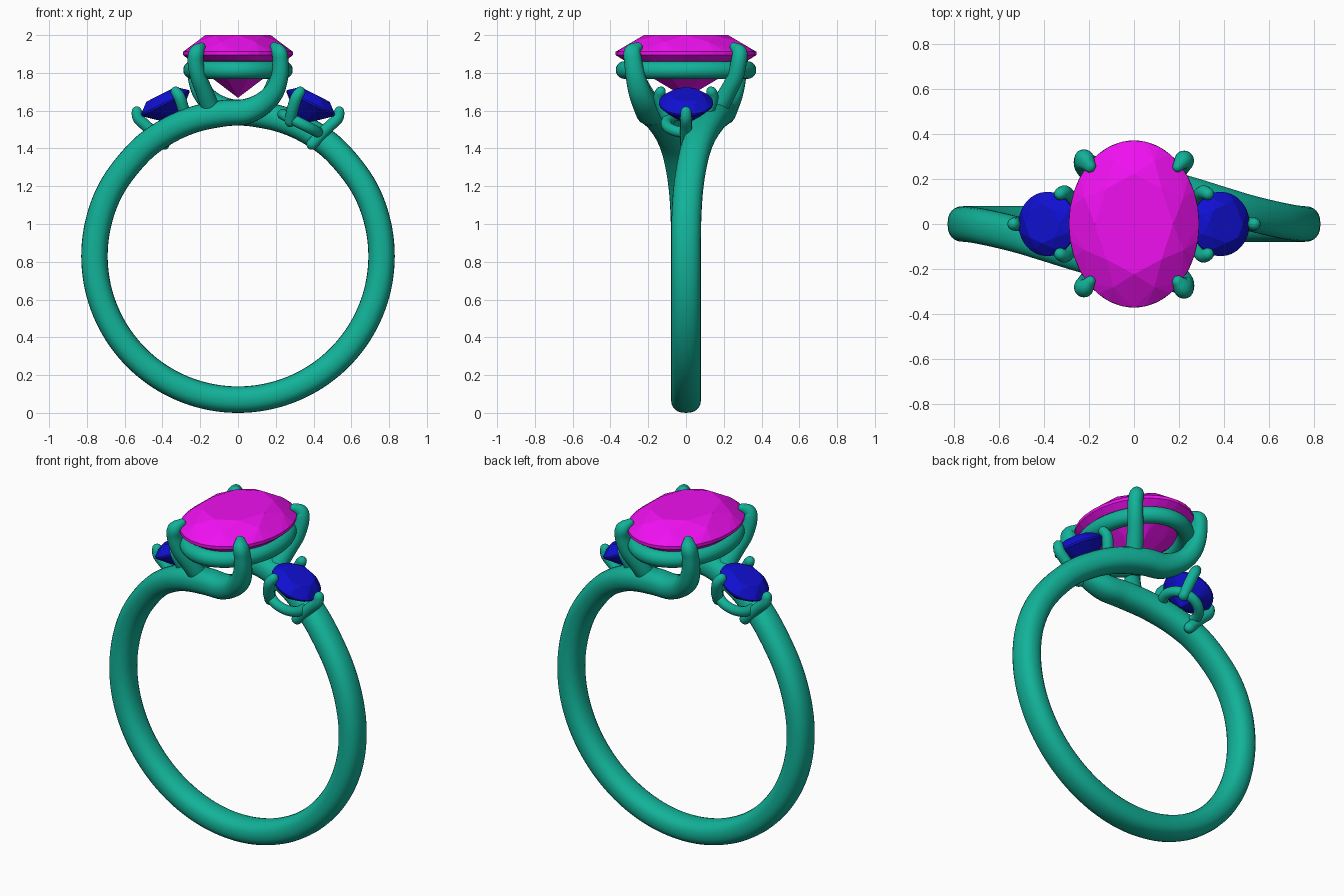
import bpy, bmesh
from math import sin, cos, pi, radians, copysign
from mathutils import Vector

if "Cube" in bpy.data.objects:
    bpy.data.objects.remove(bpy.data.objects["Cube"])


def material(name, color):
    m = bpy.data.materials.new(name)
    m.diffuse_color = (*color, 1)
    m.use_nodes = True
    m.node_tree.nodes["Principled BSDF"].inputs["Base Color"].default_value = m.diffuse_color
    return m


METAL = material("teal_metal", (0.006, 0.45, 0.32))
PINK = material("magenta_gem", (0.87, 0.005, 0.87))
BLUE = material("blue_gem", (0.005, 0.005, 0.65))


def finish(name, bm, mat, smooth):
    bmesh.ops.recalc_face_normals(bm, faces=bm.faces[:])
    me = bpy.data.meshes.new(name)
    bm.to_mesh(me)
    bm.free()
    me.materials.append(mat)
    for p in me.polygons:
        p.use_smooth = smooth
    ob = bpy.data.objects.new(name, me)
    bpy.context.collection.objects.link(ob)
    return ob


def spline(pts, closed, sub):
    """Catmull-Rom through (x, y, z, radius) points"""
    n, out = len(pts), []
    P = [Vector(p) for p in pts]
    get = (lambda i: P[i % n]) if closed else (lambda i: P[max(0, min(n - 1, i))])
    for i in range(n if closed else n - 1):
        a, b, c, d = get(i - 1), get(i), get(i + 1), get(i + 2)
        for k in range(sub):
            t = k / sub
            out.append(0.5 * (2 * b + (c - a) * t + (2 * a - 5 * b + 4 * c - d) * t * t
                              + (3 * b - a - 3 * c + d) * t ** 3))
    if not closed:
        out.append(P[-1])
    return out


def sweep(name, pts, ref=(0, 1, 0), closed=False, aspect=1.0, power=2.0, sub=5, sides=20):
    """Tapering round bar along a path, with domed ends"""
    S = spline(pts, closed, sub)
    pos, rad = [p.to_3d() for p in S], [p[3] for p in S]
    n, ref = len(pos), Vector(ref)
    rings = []
    for i in range(n):
        if closed:
            t = pos[(i + 1) % n] - pos[i - 1]
        else:
            t = pos[min(i + 1, n - 1)] - pos[max(i - 1, 0)]
        rings.append((pos[i], rad[i], t.normalized()))
    if not closed:
        p0, r0, t0 = rings[0]
        p1, r1, t1 = rings[-1]
        dome = [radians(a) for a in (30, 60, 82)]
        rings = ([(p0 - t0 * r0 * sin(a), r0 * cos(a), t0) for a in reversed(dome)] + rings
                 + [(p1 + t1 * r1 * sin(a), r1 * cos(a), t1) for a in dome])
    bm = bmesh.new()
    loops = []
    for p, r, t in rings:
        b = (ref - t * ref.dot(t)).normalized()
        m = t.cross(b)
        loop = []
        for k in range(sides):
            a = 2 * pi * k / sides
            c = copysign(abs(cos(a)) ** (2 / power), cos(a))
            s = copysign(abs(sin(a)) ** (2 / power), sin(a))
            loop.append(bm.verts.new(p + b * (r * aspect * c) + m * (r * s)))
        loops.append(loop)
    for i in range(len(loops) if closed else len(loops) - 1):
        A, B = loops[i], loops[(i + 1) % len(loops)]
        for k in range(sides):
            j = (k + 1) % sides
            bm.faces.new((A[k], A[j], B[j], B[k]))
    if not closed:
        bm.faces.new(loops[0])
        bm.faces.new(loops[-1])
    return finish(name, bm, METAL, True)


def gem(name, rx, ry, crown, girdle, depth, place, mat):
    """Brilliant cut: hull of table, crown, girdle, pavilion and culet points"""
    levels = [(8, 0.0, 0.60, crown), (8, 0.5, 0.82, girdle + (crown - girdle) * 0.60),
              (32, 0.0, 1.0, girdle), (32, 0.0, 1.0, -girdle),
              (8, 0.5, 0.52, -depth * 0.55)]
    bm = bmesh.new()
    for n, off, s, z in levels:
        for k in range(n):
            a = 2 * pi * (k + off) / n
            bm.verts.new(place(rx * s * cos(a), ry * s * sin(a), z))
    bm.verts.new(place(0, 0, -depth))
    bmesh.ops.convex_hull(bm, input=bm.verts[:])
    bmesh.ops.dissolve_limit(bm, angle_limit=0.01, verts=bm.verts[:], edges=bm.edges[:])
    finish(name, bm, mat, False)


def turn(pts):
    """Half turn about z: the whole ring has this symmetry"""
    return [(-p[0], -p[1], *p[2:]) for p in pts]


# bypass shank: left side sweeps forward into the front right prong, right side the reverse
R, CZ = 0.76, 0.83
half = [(-R * sin(radians(a)), -y, CZ - R * cos(radians(a)), 0.07) for a, y in
        [(15, 0), (30, 0), (45, 0), (60, 0), (75, 0), (90, 0), (105, 0.002), (120, 0.015),
         (137, 0.048), (150, 0.09), (162, 0.135), (174, 0.172)]]
claw = [(0.225, -0.28, 1.86, 0.042), (0.218, -0.283, 1.91, 0.040), (0.195, -0.255, 1.938, 0.024)]
half += [(0.04, -0.19, 1.595, 0.067), (0.13, -0.215, 1.637, 0.060), (0.19, -0.245, 1.70, 0.053),
         (0.22, -0.267, 1.78, 0.046)] + claw
sweep("bypass_shank", half[::-1] + [(0, 0, CZ - R, 0.07)] + turn(half),
      aspect=1.13, power=2.3, sub=6, sides=24)

# the two other prongs of the centre stone, rising off the shank arms
prong = [(-0.14, -0.165, 1.60, 0.05), (-0.178, -0.222, 1.70, 0.046), (-0.21, -0.262, 1.78, 0.043)]
prong += [(-x, y, z, r) for x, y, z, r in claw]
sweep("front_left_prong", prong)
sweep("back_right_prong", turn(prong))

# oval gallery rail and centre stone
rail = [(0.243 * cos(2 * pi * k / 16), 0.325 * sin(2 * pi * k / 16), 1.815, 0.047) for k in range(16)]
sweep("gallery_rail", rail, ref=(0, 0, 1), closed=True)
gem("centre_stone", 0.29, 0.372, 0.097, 0.009, 0.235,
    lambda x, y, z: Vector((x, y, z + 1.903)), PINK)

# tilted side stones, each in a three-prong setting
T = radians(27)
for side, sx in (("right", 1), ("left", -1)):
    def place(u, v, w, sx=sx):
        return Vector((sx * (0.385 + u * cos(T) + w * sin(T)), sx * v,
                       1.64 - u * sin(T) + w * cos(T)))

    gem(side + "_side_stone", 0.143, 0.143, 0.052, 0.005, 0.125, place, BLUE)
    seat = [(*place(0.105 * cos(2 * pi * k / 12), 0.105 * sin(2 * pi * k / 12), -0.12), 0.029)
            for k in range(12)]
    sweep(side + "_side_seat", seat, ref=(sx * sin(T), 0, cos(T)), closed=True, sides=14)
    for i, deep in enumerate((-0.19, -0.135, -0.135)):
        a = 2 * pi * i / 3
        path = [(*place(r * cos(a), r * sin(a), w), rr) for r, w, rr in
                ((0.105, deep, 0.031), (0.138, -0.08, 0.031), (0.163, -0.01, 0.031),
                 (0.155, 0.028, 0.028))]
        # prong planes differ, so the frame follows the tangential direction
        ref = place(-sin(a), cos(a), 0) - place(0, 0, 0)
        sweep(f"{side}_side_prong_{i + 1}", path, ref=ref, sides=14)
